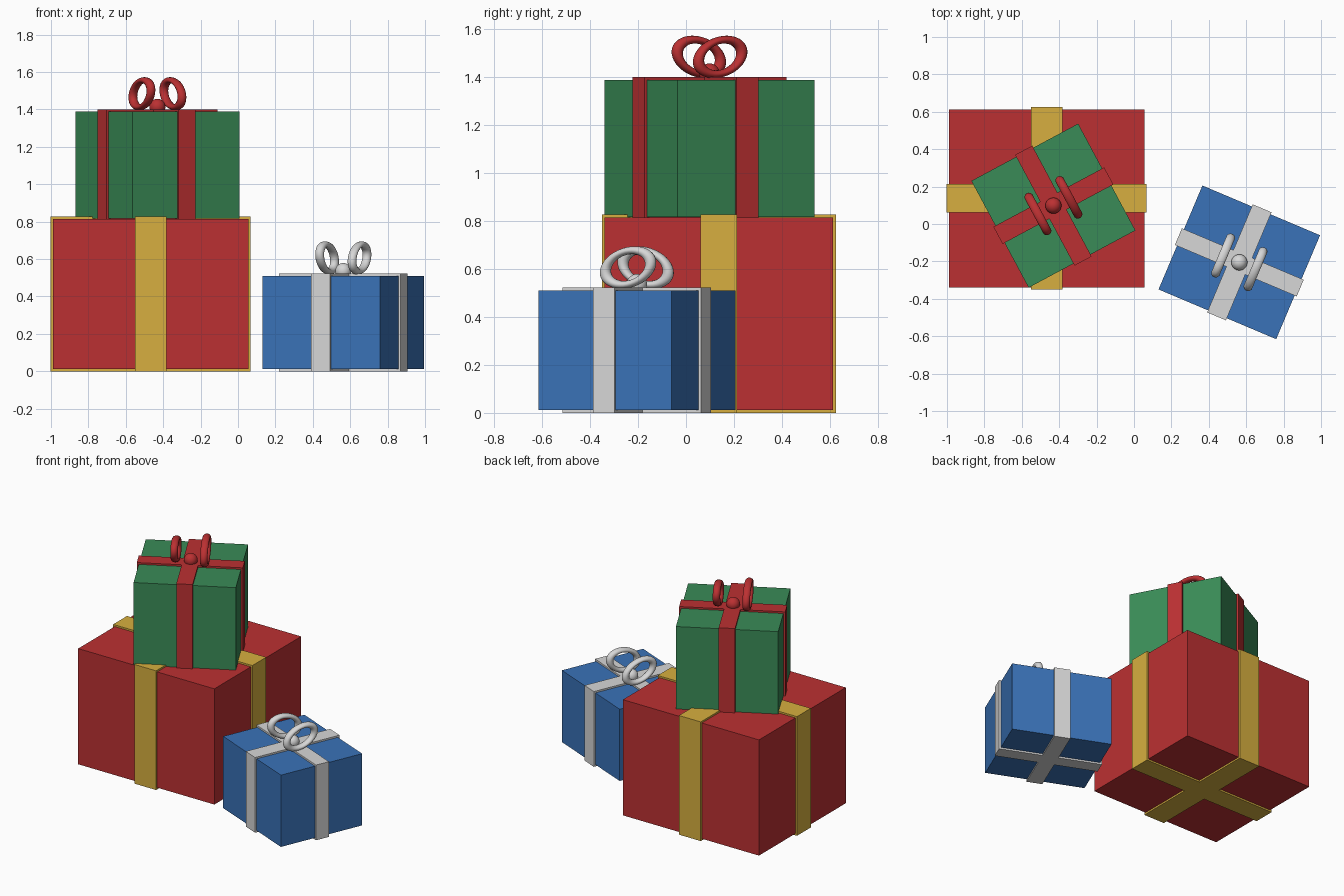
import bpy, math
from mathutils import Matrix, Vector

cube = bpy.data.objects.get("Cube")
if cube:
    bpy.data.objects.remove(cube, do_unlink=True)


def material(name, rgb):
    m = bpy.data.materials.new(name)
    m.use_nodes = True
    m.diffuse_color = (*rgb, 1)
    m.node_tree.nodes["Principled BSDF"].inputs["Base Color"].default_value = (*rgb, 1)
    return m


RED = material("red", (0.50, 0.03, 0.032))
GREEN = material("green", (0.042, 0.26, 0.095))
BLUE = material("blue", (0.042, 0.17, 0.48))
GOLD = material("gold", (0.68, 0.43, 0.05))
SILVER = material("silver", (0.68, 0.68, 0.68))

THICK = 0.012   # how far the ribbon stands off the box
BAND = 0.16     # ribbon width as a share of the box width


def finish(name, mat, matrix, smooth=False):
    ob = bpy.context.object
    ob.name = ob.data.name = name
    ob.data.materials.append(mat)
    ob.matrix_world = matrix
    if smooth:
        bpy.ops.object.shade_smooth()
    return ob


def block(name, mat, frame, size, z):
    bpy.ops.mesh.primitive_cube_add(size=1)
    finish(name, mat, frame @ Matrix.Translation((0, 0, z)) @ Matrix.Diagonal((*size, 1)))


def bow(name, mat, frame, top):
    # Two squashed rings, leaning opposite ways, with a round knot between
    for side, label in ((-1, "left"), (1, "right")):
        bpy.ops.mesh.primitive_torus_add(major_segments=40, minor_segments=14,
                                         major_radius=0.105, minor_radius=0.024)
        ring = (frame @ Matrix.Translation((side * 0.094, 0, top + 0.096))
                @ Matrix.Rotation(side * 0.3, 4, 'X')
                @ Matrix.Diagonal((1, 1, 0.65, 1))
                @ Matrix.Rotation(math.pi / 2, 4, 'Y'))
        finish(f"{name}_bow_loop_{label}", mat, ring, True)
    bpy.ops.mesh.primitive_uv_sphere_add(segments=24, ring_count=14, radius=0.043)
    finish(f"{name}_bow_knot", mat, frame @ Matrix.Translation((0, 0, top + 0.026)), True)


def gift(name, box_mat, ribbon_mat, centre, size, base, angle, has_bow=True):
    frame = Matrix.Translation((*centre, 0)) @ Matrix.Rotation(math.radians(angle), 4, 'Z')
    w, d, h = size
    mid = base + h / 2
    grow = 2 * THICK
    block(f"{name}_box", box_mat, frame, size, mid)
    # Ribbon bands wrap all the way round the box
    block(f"{name}_ribbon_lengthwise", ribbon_mat, frame, (w + grow, d * BAND, h + grow), mid)
    block(f"{name}_ribbon_crosswise", ribbon_mat, frame, (w * BAND, d + grow, h + grow), mid)
    if has_bow:
        bow(name, ribbon_mat, frame, base + h)


gift("large_gift", RED, GOLD, (-0.467, 0.137), (1.045, 0.952, 0.803), THICK, 0, False)
gift("top_gift", GREEN, RED, (-0.431, 0.098), (0.648, 0.648, 0.572), 0.816, 28.2)
gift("small_gift", BLUE, SILVER, (0.563, -0.205), (0.683, 0.603, 0.498), THICK, -22.9)
